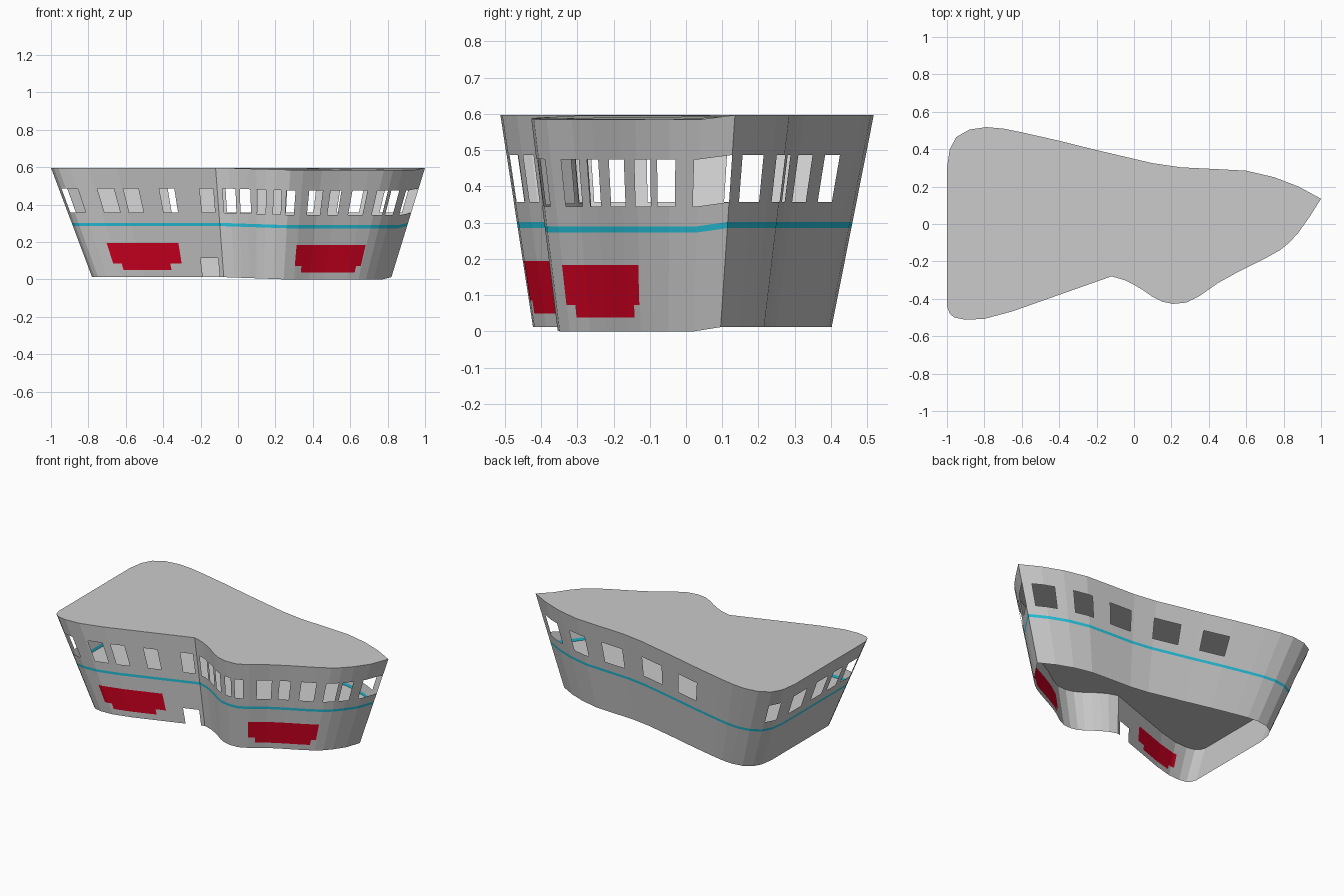
import bpy, bmesh

if "Cube" in bpy.data.objects:
    bpy.data.objects.remove(bpy.data.objects["Cube"])

TOP, BASE = 0.597, 0.012
# Rim outline seen from above, split into three walls
BACK = [(1, .135), (.88, .20), (.75, .25), (.6, .285), (.45, .293), (.25, .303), (.1, .325),
        (-.05, .36), (-.2, .395), (-.4, .445), (-.6, .49), (-.7, .51), (-.79, .518), (-.88, .505), (-.95, .465)]
LEFT = [(-.95, .465), (-.985, .40), (-1, .30), (-1, -.44)]
FRONT = [(-1, -.44), (-.985, -.48), (-.96, -.50), (-.9, -.512), (-.8, -.507), (-.65, -.467), (-.12, -.28),
         (-.05, -.30), (0, -.325), (.05, -.355), (.1, -.39), (.15, -.415), (.21, -.427), (.28, -.42),
         (.35, -.385), (.45, -.315), (.55, -.26), (.7, -.185), (.78, -.14), (.83, -.10), (.88, -.045),
         (.94, .04), (1, .135)]
ROWS = [BASE, .05, .085, .115, .195, .285, .302, .357, .487, TOP]
SILL, HEAD = .357, .487


def material(name, rgb):
    m = bpy.data.materials.new(name)
    m.diffuse_color = (*rgb, 1)
    m.use_nodes = True
    m.node_tree.nodes["Principled BSDF"].inputs["Base Color"].default_value = m.diffuse_color
    return m


GREY = material("wall_grey", (.8, .8, .8))
CYAN = material("stripe_cyan", (.02, .55, .72))
RED = material("panel_red", (.65, .0, .015))


def place(p, z, front):
    """Taper the rim point inward toward the ground; the front right sags slightly."""
    s = .8 + .2 * (z - BASE) / (TOP - BASE)
    dz = 0
    if front:
        dz = -.012 * max(0, min((p[0] + .1) / .4, (1 - p[0]) / .06, 1))
    return (p[0] * s + .1 * (1 - s), p[1] * s - .0625 * (1 - s), z + dz)


def finish(name, bm, mats=()):
    me = bpy.data.meshes.new(name)
    bm.to_mesh(me)
    bm.free()
    for m in mats:
        me.materials.append(m)
    ob = bpy.data.objects.new(name, me)
    bpy.context.collection.objects.link(ob)


def subdivide(pts, axis, cuts):
    """Insert extra outline points where openings begin and end."""
    out = [pts[0]]
    for a, b in zip(pts, pts[1:]):
        ts = [(c - a[axis]) / (b[axis] - a[axis]) for c in cuts] if a[axis] != b[axis] else []
        for t in sorted(t for t in ts if .001 < t < .999):
            out.append((a[0] + (b[0] - a[0]) * t, a[1] + (b[1] - a[1]) * t))
        out.append(b)
    return out


def wall(name, pts, axis, holes, panels=(), front=False):
    """Single-sheet wall; holes and panels are (start, end, z low, z high)."""
    pts = subdivide(pts, axis, {c for h in [*holes, *panels] for c in h[:2]})
    bm = bmesh.new()
    grid = [[bm.verts.new(place(p, z, front)) for p in pts] for z in ROWS]
    for j in range(len(ROWS) - 1):
        zm = (ROWS[j] + ROWS[j + 1]) / 2
        for i in range(len(pts) - 1):
            m = (pts[i][axis] + pts[i + 1][axis]) / 2
            inside = lambda r: r[0] < m < r[1] and r[2] < zm < r[3]
            if any(map(inside, holes)):
                continue
            f = bm.faces.new((grid[j][i + 1], grid[j][i], grid[j + 1][i], grid[j + 1][i + 1]))
            if ROWS[j] == .285:
                f.material_index = 1
            elif any(map(inside, panels)):
                f.material_index = 2
    bmesh.ops.reverse_faces(bm, faces=bm.faces[:])
    finish(name, bm, (GREY, CYAN, RED))


def windows(spec):
    return [(c - h, c + h, SILL, HEAD) for c, h in spec]


# Front wall: window row, doorway and two stepped red panels
front_holes = windows([(-.94, .045), (-.74, .046), (-.60, .042), (-.40, .042), (-.18, .038), (-.054, .036),
                       (.036, .03), (.126, .026), (.217, .022), (.291, .025), (.43, .038), (.541, .03),
                       (.674, .042), (.80, .03), (.87, .022), (.97, .04)])
front_holes.append((-.26, -.147, 0, .115))
panels = [(-.83, -.386, .085, .195), (-.775, -.46, .05, .085),
          (.347, .775, .085, .195), (.39, .744, .05, .085)]
wall("front_wall", FRONT, 0, front_holes, panels, True)

# Back wall with five wide windows
wall("back_wall", BACK, 0, windows([(.88, .065), (.63, .065), (.35, .08), (.015, .088), (-.31, .085)]))

# Left end wall
wall("left_wall", LEFT, 1, windows([(.42, .04), (.19, .07), (-.05, .06), (-.22, .05), (-.38, .05)]))


def slab(name, z, flip):
    bm = bmesh.new()
    ring = [(p, False) for p in BACK[:-1] + LEFT[:-1]] + [(p, True) for p in FRONT[:-1]]
    f = bm.faces.new([bm.verts.new(place(p, z, fr)) for p, fr in ring])
    if flip:
        f.normal_flip()
    finish(name, bm)


# Roof and the upper floor; the storey below is open to the ground
slab("roof", TOP, False)
slab("upper_floor", .285, False)
